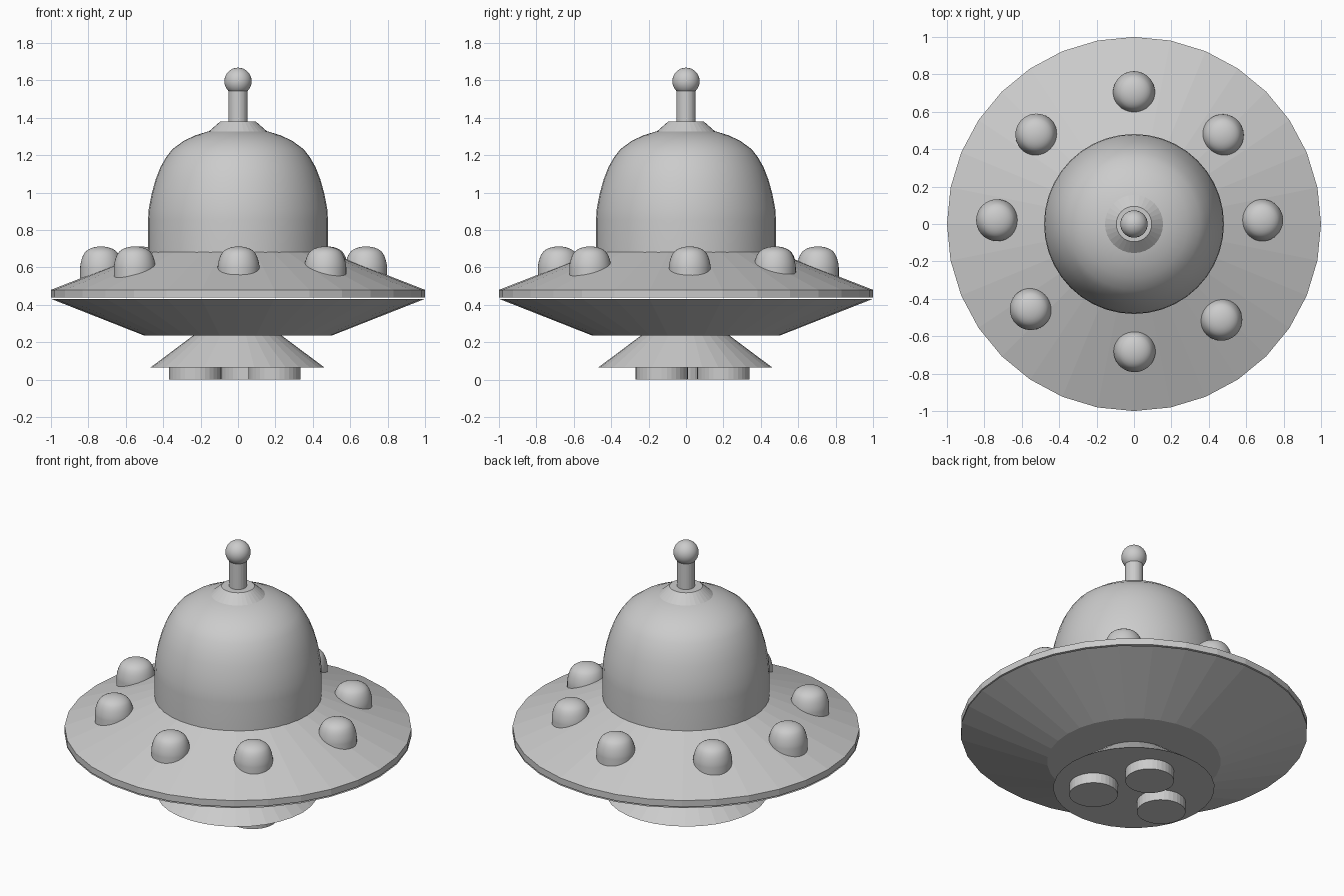
import bpy, bmesh
from math import sin, cos, pi, radians

if "Cube" in bpy.data.objects:
    bpy.data.objects.remove(bpy.data.objects["Cube"])


def lathe(name, profile, loc=(0, 0), sides=32, smooth=0):
    """Revolve (radius, z) points, listed bottom to top; ends are capped."""
    bm = bmesh.new()
    rings = []
    for r, z in profile:
        if r < 1e-5:
            rings.append([bm.verts.new((0, 0, z))])
        else:
            rings.append([bm.verts.new((r * cos(2 * pi * i / sides),
                                        r * sin(2 * pi * i / sides), z))
                          for i in range(sides)])
    for a, b in zip(rings, rings[1:]):
        for i in range(sides):
            j = (i + 1) % sides
            if len(b) == 1:
                bm.faces.new((a[i], a[j], b[0]))
            elif len(a) == 1:
                bm.faces.new((a[0], b[j], b[i]))
            else:
                bm.faces.new((a[i], a[j], b[j], b[i]))
    if len(rings[0]) > 1:
        bm.faces.new(rings[0][::-1])
    if len(rings[-1]) > 1:
        bm.faces.new(rings[-1])
    me = bpy.data.meshes.new(name)
    bm.to_mesh(me)
    bm.free()
    ob = bpy.data.objects.new(name, me)
    bpy.context.collection.objects.link(ob)
    ob.location = (loc[0], loc[1], 0)
    if smooth:
        bpy.context.view_layer.objects.active = ob
        ob.select_set(True)
        bpy.ops.object.shade_smooth_by_angle(angle=radians(smooth))
        ob.select_set(False)
    return ob


# Rounded dome outline with unit radius; z is measured down from the crown
DOME = [(1, -1.02), (.992, -.9), (.96, -.73), (.915, -.57), (.865, -.44),
        (.8, -.325), (.73, -.235), (.6, -.14), (.47, -.08), (.34, -.04),
        (.17, -.01), (0, 0)]


def dome(name, radius, base, top, loc=(0, 0)):
    pts = [(radius, base)] + [(r * radius, top + z * radius) for r, z in DOME]
    return lathe(name, pts, loc, 40, 40)


# Saucer hull in two shells with a hairline gap at the rim
lathe("upper_hull", [(1, .44), (1, .48), (.48, .682)])
lathe("lower_hull", [(.5, .235), (1, .432)])

# Flared base and its three round feet
lathe("base_flare", [(.465, .065), (.235, .237)], (-.003, -.004))
for i, p in enumerate([(.195, -.13), (.05, .2), (-.23, -.03)]):
    lathe(f"foot_{i + 1}", [(.14, 0), (.14, .066)], p)

# Cabin dome
dome("cabin_dome", .481, .66, 1.345)

# Antenna: collar, mast, ball
lathe("antenna_collar", [(.175, 1.31), (.095, 1.38)])
lathe("antenna_mast", [(.051, 1.37), (.051, 1.56)])
R = .073
lathe("antenna_ball", [(R * sin(pi * k / 16), 1.595 - R * cos(pi * k / 16))
                       for k in range(17)], smooth=40)

# Ring of lights around the upper hull
LIGHTS = [(0, .705), (.475, .475), (.685, .02), (.467, -.512),
          (.003, -.68), (-.552, -.455), (-.732, .02), (-.522, .478)]
for i, p in enumerate(LIGHTS):
    dome(f"light_{i + 1}", .112, .54, .712, p)
